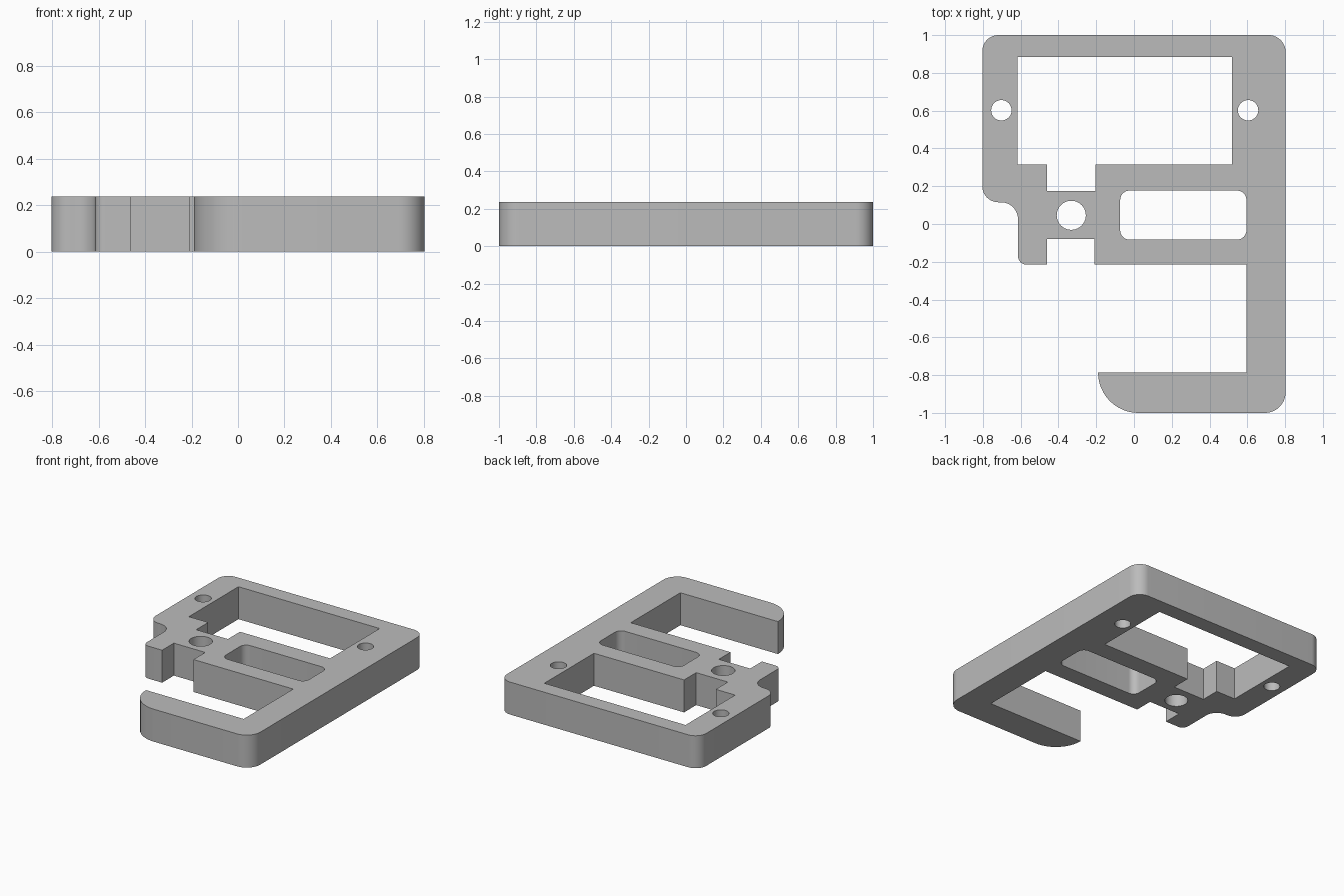
import bpy, bmesh, math
from mathutils import Vector

HEIGHT = 0.236

cube = bpy.data.objects.get("Cube")
if cube:
    bpy.data.objects.remove(cube)


def rounded(corners, steps=12):
    """Closed 2D loop from (x, y, radius) corners, each one filleted."""
    pts = []
    for i, (x, y, r) in enumerate(corners):
        p = Vector((x, y))
        if r == 0:
            pts.append(p)
            continue
        a = (Vector(corners[i - 1][:2]) - p).normalized()
        b = (Vector(corners[(i + 1) % len(corners)][:2]) - p).normalized()
        centre = p + (a + b) * r
        for k in range(steps + 1):
            t = k / steps * math.pi / 2
            pts.append(centre - b * r * math.cos(t) - a * r * math.sin(t))
    return pts


def circle(x, y, r, n=40):
    return [Vector((x + r * math.cos(2 * math.pi * k / n),
                    y + r * math.sin(2 * math.pi * k / n))) for k in range(n)]


def rectangle(x0, x1, y0, y1, r):
    return rounded([(x0, y0, r), (x1, y0, r), (x1, y1, r), (x0, y1, r)])


# Outer profile: frame, lower hook and central bridge
outline = rounded([
    (-0.803, 1, 0.085), (0.803, 1, 0.09), (0.803, -1, 0.11),
    (-0.19, -1, 0.213), (-0.19, -0.785, 0), (0.595, -0.785, 0),
    (0.595, -0.215, 0), (-0.208, -0.215, 0), (-0.208, -0.08, 0),
    (-0.46, -0.08, 0), (-0.46, -0.215, 0), (-0.614, -0.215, 0.045),
    (-0.614, 0.115, 0.09), (-0.803, 0.115, 0.085)])

# Openings: stepped window, slot and three screw holes
window = rounded([
    (-0.616, 0.885, 0), (0.52, 0.885, 0), (0.52, 0.315, 0),
    (-0.205, 0.315, 0), (-0.205, 0.176, 0), (-0.46, 0.176, 0),
    (-0.46, 0.315, 0), (-0.616, 0.315, 0)])
openings = [
    window,
    rectangle(-0.073, 0.595, -0.083, 0.177, 0.05),
    circle(-0.702, 0.602, 0.054),
    circle(0.604, 0.602, 0.054),
    circle(-0.332, 0.046, 0.077)]

# Fill the flat profile and raise it into a plate
bm = bmesh.new()
for loop in [outline] + openings:
    verts = [bm.verts.new((p.x, p.y, 0)) for p in loop]
    for i, v in enumerate(verts):
        bm.edges.new((verts[i - 1], v))
bmesh.ops.triangle_fill(bm, use_beauty=True, edges=bm.edges[:], normal=(0, 0, 1))
top = bmesh.ops.extrude_face_region(bm, geom=bm.faces[:], use_keep_orig=True)
bmesh.ops.translate(bm, vec=(0, 0, HEIGHT),
                    verts=[g for g in top["geom"] if isinstance(g, bmesh.types.BMVert)])
bmesh.ops.recalc_face_normals(bm, faces=bm.faces[:])
mesh = bpy.data.meshes.new("bracket_plate")
bm.to_mesh(mesh)
bm.free()

plate = bpy.data.objects.new("bracket_plate", mesh)
bpy.context.collection.objects.link(plate)

# Plain grey finish
grey = bpy.data.materials.new("plain_grey")
grey.use_nodes = True
color = (0.5, 0.5, 0.5, 1)
grey.diffuse_color = color
grey.node_tree.nodes["Principled BSDF"].inputs["Base Color"].default_value = color
mesh.materials.append(grey)

# Smooth the fillets and holes, keep the edges crisp
bpy.ops.object.select_all(action="DESELECT")
plate.select_set(True)
bpy.context.view_layer.objects.active = plate
bpy.ops.object.shade_smooth_by_angle(angle=math.radians(30))
